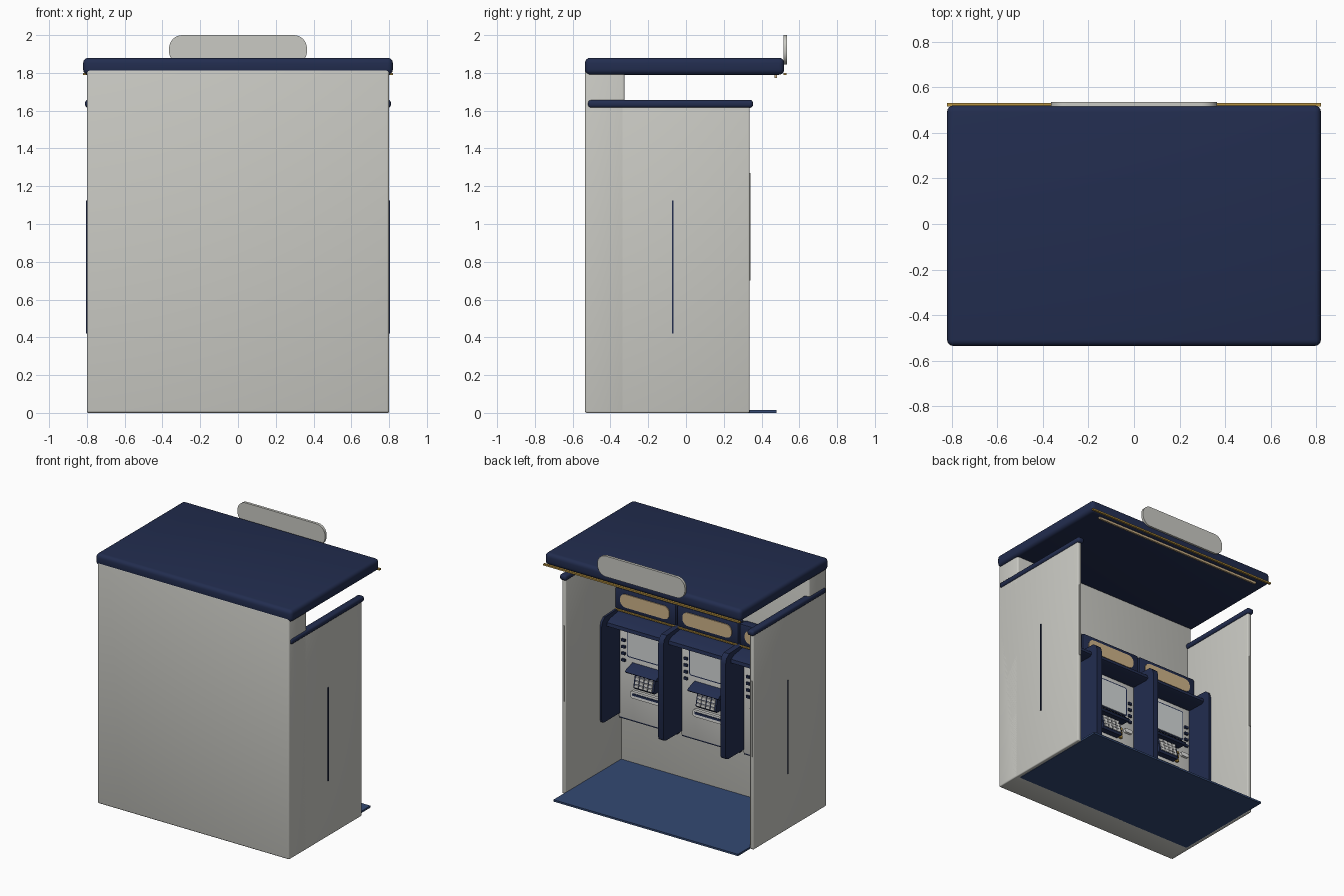
import bpy, bmesh, math

if "Cube" in bpy.data.objects:
    bpy.data.objects.remove(bpy.data.objects["Cube"])

def mat(name, c):
    m = bpy.data.materials.new(name)
    m.diffuse_color = (*c, 1)
    m.use_nodes = True
    m.node_tree.nodes["Principled BSDF"].inputs["Base Color"].default_value = m.diffuse_color
    return m

GREY = mat("light_grey", (0.59, 0.59, 0.55))
FASCIA = mat("pale_grey", (0.70, 0.70, 0.67))
NAVY = mat("navy", (0.016, 0.026, 0.078))
FLOOR = mat("floor_blue", (0.033, 0.066, 0.17))
TAN = mat("tan_panel", (0.62, 0.45, 0.25))
GOLD = mat("gold", (0.46, 0.28, 0.05))
SCREEN = mat("screen_grey", (0.66, 0.69, 0.69))
SILVER = mat("silver", (0.78, 0.78, 0.76))

def finish(name, bm, m):
    bmesh.ops.recalc_face_normals(bm, faces=bm.faces)
    me = bpy.data.meshes.new(name)
    bm.to_mesh(me)
    bm.free()
    me.materials.append(m)
    ob = bpy.data.objects.new(name, me)
    bpy.context.collection.objects.link(ob)
    bpy.context.view_layer.objects.active = ob
    ob.select_set(True)
    bpy.ops.object.shade_smooth_by_angle(angle=math.radians(35))
    ob.select_set(False)
    return ob

def box(name, x, y, z, m, bevel=0.0, seg=3):
    """Box from (min, max) ranges, optionally with rounded edges."""
    bm = bmesh.new()
    bmesh.ops.create_cube(bm, size=1)
    for v in bm.verts:
        v.co = [r[0] + (c + 0.5) * (r[1] - r[0]) for r, c in zip((x, y, z), v.co)]
    if bevel:
        bmesh.ops.bevel(bm, geom=bm.edges[:], offset=bevel, segments=seg,
                        profile=0.5, affect='EDGES')
    return finish(name, bm, m)

def prism(name, pts, a, b, axis, m):
    """Extrude a 2D profile along x (points are y,z) or along y (points are x,z)."""
    bm = bmesh.new()
    f = bm.faces.new([bm.verts.new((a, p, q) if axis == 'x' else (p, a, q)) for p, q in pts])
    ext = bmesh.ops.extrude_face_region(bm, geom=[f])
    d = (b - a, 0, 0) if axis == 'x' else (0, b - a, 0)
    bmesh.ops.translate(bm, vec=d, verts=[e for e in ext['geom'] if isinstance(e, bmesh.types.BMVert)])
    return finish(name, bm, m)

def round_rect(cx, cz, w, h, r, n=8):
    pts = []
    for k, (sx, sz) in enumerate(((1, 1), (-1, 1), (-1, -1), (1, -1))):
        for i in range(n + 1):
            t = math.radians(90 * (k + i / n))
            pts.append((cx + sx * (w / 2 - r) + r * math.cos(t),
                        cz + sz * (h / 2 - r) + r * math.sin(t)))
    return pts

# Shell: rear block, side walls, floor, roof
box("rear_wall", (-0.8, 0.8), (-0.535, -0.325), (0, 1.82), GREY, 0.012)
box("floor_plate", (-0.77, 0.77), (-0.34, 0.48), (0, 0.014), FLOOR)
box("roof", (-0.82, 0.82), (-0.535, 0.52), (1.79, 1.88), NAVY, 0.028, 4)
for s, side in ((-1, "left"), (1, "right")):
    xr = sorted((s * 0.768, s * 0.8))
    box(side + "_wall", xr, (-0.53, 0.337), (0, 1.63), GREY, 0.008)
    box(side + "_wall_cap", sorted((s * 0.755, s * 0.81)), (-0.52, 0.355), (1.615, 1.657), NAVY, 0.016)
    box(side + "_edge_strip", sorted((s * 0.778, s * 0.79)), (0.33, 0.341), (0.7, 1.27), GREY)
    box(side + "_outer_line", sorted((s * 0.79, s * 0.806)), (-0.073, -0.067), (0.42, 1.125), NAVY)

# Canopy trim and header plate
box("roof_gold_trim", (-0.82, 0.82), (0.515, 0.531), (1.788, 1.8), GOLD)
box("canopy_light_strip", (-0.72, 0.72), (0.468, 0.482), (1.774, 1.792), TAN)
prism("header_plate", round_rect(0, 1.922, 0.73, 0.156, 0.07), 0.515, 0.535, 'y', GREY)

# Privacy dividers between the bays
for i, cx in enumerate((-0.78, -0.26, 0.26, 0.78)):
    c = max(-0.775, min(0.775, cx))
    prof = [(-0.33, 0.38), (-0.1, 0.38), (-0.079, 0.388), (-0.07, 0.41), (-0.07, 1.11),
            (-0.08, 1.145), (-0.11, 1.17), (-0.33, 1.18)]
    prism(f"divider_{i}", prof, c - 0.022, c + 0.022, 'x', NAVY)

# One terminal bay per centre position
def bay(i, cx):
    n = f"bay_{i}_"
    def b(part, x, y, z, m, bev=0.0):
        box(n + part, (cx + x[0], cx + x[1]), y, z, m, bev, 2)
    f = -0.29                                   # front plane of the terminal
    b("fascia", (-0.245, 0.245), (-0.33, f), (0.35, 1.16), FASCIA, 0.006)
    # Lit sign box above
    b("sign_box", (-0.257, 0.257), (-0.33, -0.255), (1.175, 1.34), NAVY, 0.015)
    prism(n + "sign_panel", round_rect(cx, 1.258, 0.41, 0.1, 0.045), -0.26, -0.249, 'y', TAN)
    b("sign_gold_trim", (-0.25, 0.25), (-0.32, -0.25), (1.168, 1.177), GOLD)
    # Sloped hood
    prism(n + "hood", [(-0.33, 1.165), (-0.17, 1.14), (-0.135, 1.12), (-0.13, 1.095),
                       (-0.15, 1.085), (-0.33, 1.09)], cx - 0.24, cx + 0.24, 'x', NAVY)
    # Screen with frame and side keys
    prism(n + "screen_frame", round_rect(cx, 0.94, 0.345, 0.235, 0.015, 3), f - 0.01, f + 0.006, 'y', NAVY)
    prism(n + "screen", round_rect(cx, 0.94, 0.325, 0.215, 0.01, 3), f, f + 0.01, 'y', SCREEN)
    for s in (-1, 1):
        for k in range(4):
            x = s * 0.2
            z = 0.79 + k * 0.05
            b(f"side_key_{s}_{k}", (x - 0.014, x + 0.014), (f - 0.005, f + 0.014), (z - 0.009, z + 0.009), NAVY)
    # Keypad with visor
    prism(n + "keypad_visor", [(f - 0.01, 0.79), (-0.215, 0.765), (-0.2, 0.75), (-0.215, 0.738),
                               (f - 0.01, 0.745)], cx - 0.13, cx + 0.13, 'x', NAVY)
    prism(n + "keypad_base", [(f - 0.01, 0.76), (-0.262, 0.75), (-0.235, 0.635), (-0.245, 0.62),
                              (f - 0.01, 0.62)], cx - 0.085, cx + 0.085, 'x', NAVY)
    for r in range(4):
        for c in range(4):
            x = 0.057 - c * 0.038
            z = 0.725 - r * 0.026
            y = -0.262 + (0.75 - z) * 0.235
            b(f"key_{r}_{c}", (x - 0.015, x + 0.015), (y - 0.01, y + 0.008), (z - 0.01, z + 0.01), SILVER)
    for k in range(3):
        z = 0.7 - k * 0.032
        b(f"gold_key_{k}", (-0.125, -0.1), (f - 0.005, f + 0.018), (z - 0.011, z + 0.011), GOLD, 0.004)
    # Card slot, cash slot and lower service door seam
    prism(n + "card_slot", round_rect(cx - 0.18, 0.705, 0.07, 0.03, 0.014, 4), f - 0.005, f + 0.02, 'y', SILVER)
    prism(n + "cash_tray", round_rect(cx, 0.555, 0.27, 0.055, 0.02, 4), f - 0.005, f + 0.02, 'y', SILVER)
    b("cash_slot", (-0.115, 0.115), (f, f + 0.024), (0.55, 0.567), NAVY)
    b("seam", (-0.24, 0.24), (-0.33, f - 0.004), (0.342, 0.351), NAVY)

for i, cx in enumerate((-0.52, 0, 0.52)):
    bay(i, cx)
